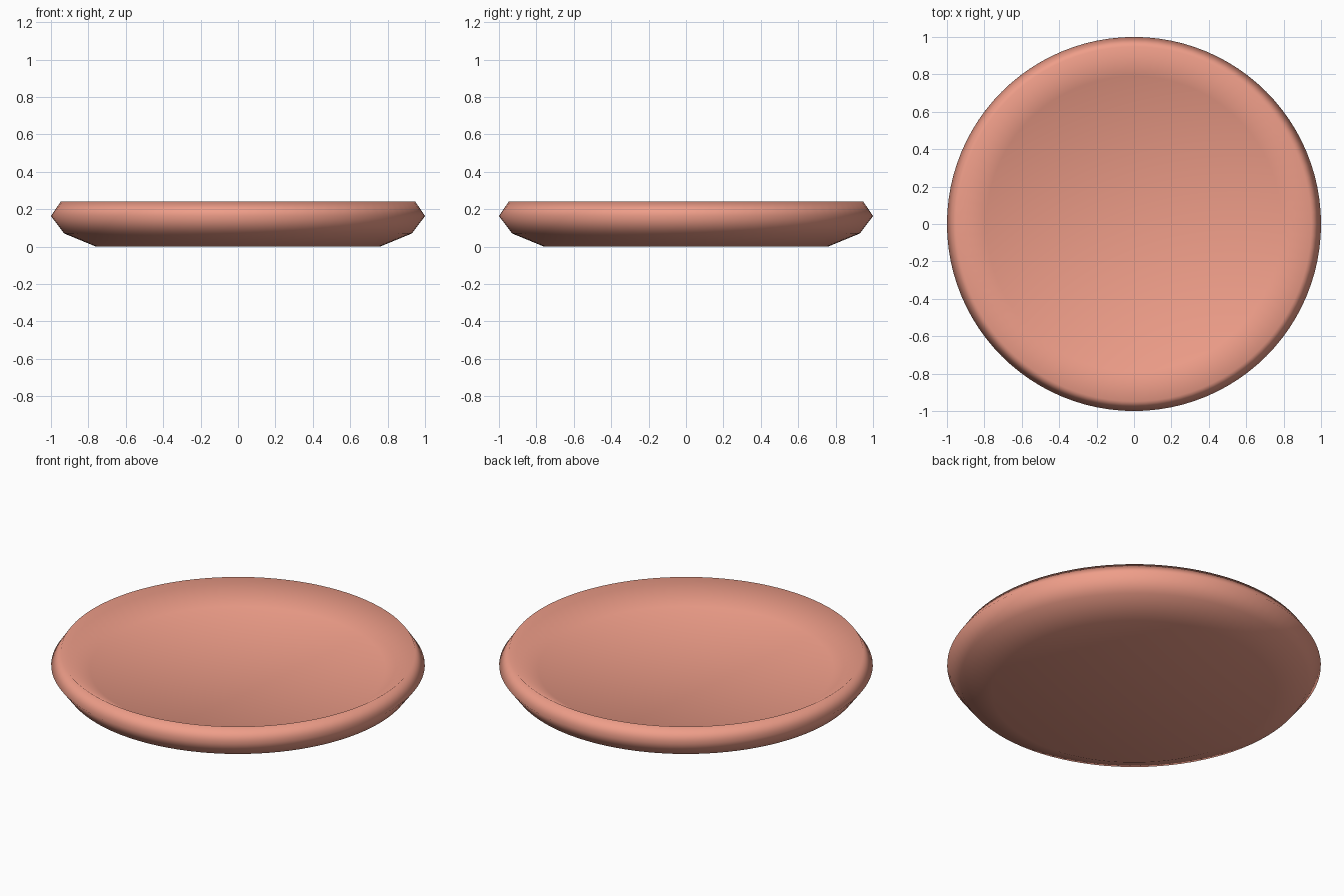
import bpy, bmesh
from math import cos, sin, tau

cube = bpy.data.objects.get("Cube")
if cube:
    bpy.data.objects.remove(cube, do_unlink=True)

SEGMENTS = 96
# Radius and height: underside, outer wall, rim, then inner floor edge
PROFILE = [(0.76, 0.0), (0.93, 0.07), (1.0, 0.163), (0.948, 0.24), (0.79, 0.14)]


def lathe(name, profile):
    """Revolve a profile into a closed shell, capped by a flat fan at each end."""
    bm = bmesh.new()
    angles = [tau * i / SEGMENTS for i in range(SEGMENTS)]
    rings = [[bm.verts.new((r * cos(a), r * sin(a), z)) for a in angles]
             for r, z in profile]
    bottom = bm.verts.new((0, 0, profile[0][1]))
    top = bm.verts.new((0, 0, profile[-1][1]))
    for i in range(SEGMENTS):
        k = (i + 1) % SEGMENTS
        for low, high in zip(rings, rings[1:]):
            bm.faces.new((low[i], low[k], high[k], high[i]))
        bm.faces.new((bottom, rings[0][k], rings[0][i]))
        bm.faces.new((top, rings[-1][i], rings[-1][k]))
    for face in bm.faces:
        face.smooth = True
    mesh = bpy.data.meshes.new(name)
    bm.to_mesh(mesh)
    bm.free()
    obj = bpy.data.objects.new(name, mesh)
    bpy.context.collection.objects.link(obj)
    return obj


# Shallow round dish
dish = lathe("dish", PROFILE)

# Terracotta colour
clay = bpy.data.materials.new("terracotta")
clay.use_nodes = True
colour = (0.86, 0.34, 0.25, 1.0)
clay.diffuse_color = colour
clay.node_tree.nodes["Principled BSDF"].inputs["Base Color"].default_value = colour
dish.data.materials.append(clay)
